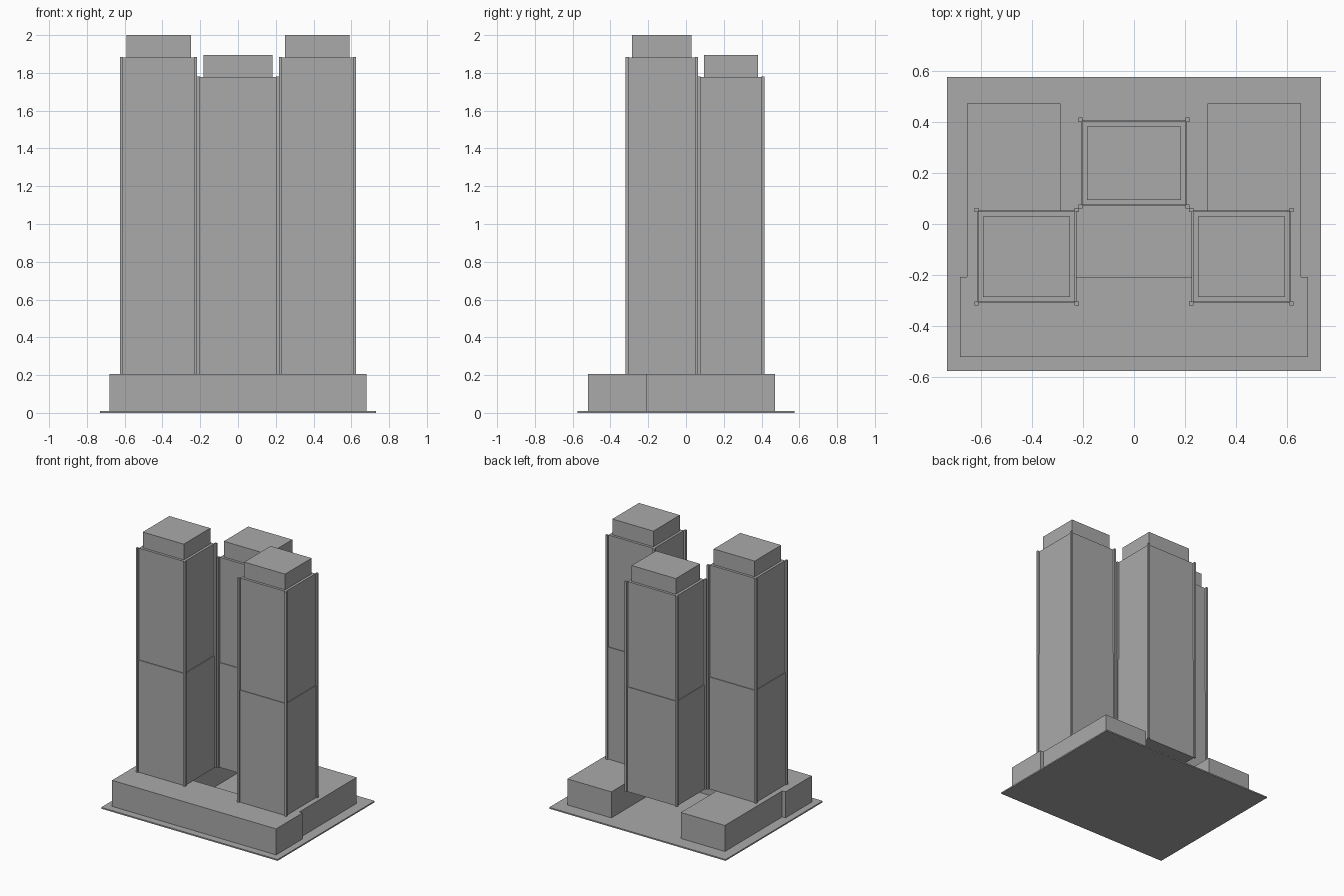
import bpy

if "Cube" in bpy.data.objects:
    bpy.data.objects.remove(bpy.data.objects["Cube"])

concrete = bpy.data.materials.new("plain grey")
concrete.diffuse_color = (0.4, 0.4, 0.4, 1)
concrete.use_nodes = True
concrete.node_tree.nodes["Principled BSDF"].inputs["Base Color"].default_value = concrete.diffuse_color


def box(name, x0, x1, y0, y1, z0, z1):
    bpy.ops.mesh.primitive_cube_add(
        size=1, location=((x0 + x1) / 2, (y0 + y1) / 2, (z0 + z1) / 2))
    ob = bpy.context.object
    ob.scale = (x1 - x0, y1 - y0, z1 - z0)
    bpy.ops.object.transform_apply(location=False, rotation=False, scale=True)
    ob.name = name
    ob.data.materials.append(concrete)
    return ob


def centred(name, cx, cy, hx, hy, z0, z1):
    return box(name, cx - hx, cx + hx, cy - hy, cy + hy, z0, z1)


POD = 0.205


def tower(name, cx, cy, hx, hy, split, top, crown_hx, crown_hy):
    # hx, hy reach the corner post centres
    centred(name + "_lower_shaft", cx, cy, hx - 0.002, hy - 0.002, POD, split)
    centred(name + "_upper_shaft", cx, cy, hx - 0.007, hy - 0.007, split, top - 0.003)
    for sx in (-1, 1):
        for sy in (-1, 1):
            centred(name + "_corner_post", cx + sx * hx, cy + sy * hy,
                    0.008, 0.008, POD, top)
    centred(name + "_crown", cx, cy, crown_hx, crown_hy, top - 0.003, top + 0.115)


# Ground slab and U-shaped podium
box("ground_slab", -0.731, 0.731, -0.575, 0.575, 0, 0.01)
box("front_podium", -0.68, 0.68, -0.52, -0.207, 0.01, POD)
box("left_podium", -0.653, -0.288, -0.207, 0.472, 0.01, POD)
box("right_podium", 0.288, 0.653, -0.207, 0.472, 0.01, POD)

# Two tall front towers and the lower rear tower, which bridges the court
for side, s in (("left", -1), ("right", 1)):
    tower(side + "_tower", s * 0.42, -0.128, 0.196, 0.183, 1.045, 1.885, 0.17, 0.157)
tower("rear_tower", 0, 0.238, 0.21, 0.17, 0.99, 1.78, 0.183, 0.144)
